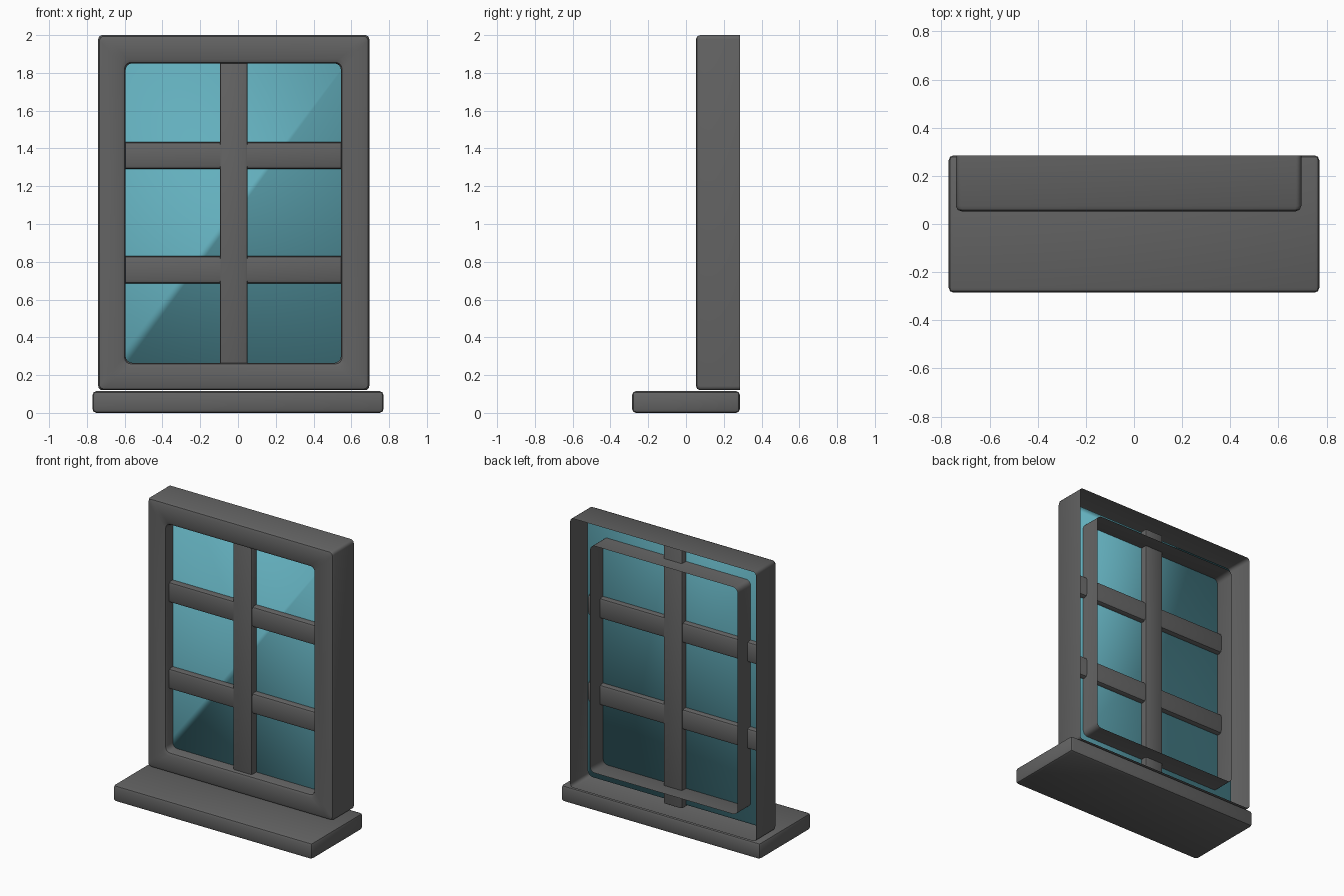
import bpy, bmesh, math

cube = bpy.data.objects.get("Cube")
if cube:
    bpy.data.objects.remove(cube)


def material(name, rgb):
    m = bpy.data.materials.new(name)
    m.use_nodes = True
    m.diffuse_color = (*rgb, 1)
    m.node_tree.nodes["Principled BSDF"].inputs["Base Color"].default_value = (*rgb, 1)
    return m


GRAY = material("dark gray", (0.125, 0.125, 0.125))
BLUE = material("glass blue", (0.125, 0.43, 0.51))


def finish(name, bm, mat):
    mesh = bpy.data.meshes.new(name)
    bm.to_mesh(mesh)
    bm.free()
    mesh.materials.append(mat)
    obj = bpy.data.objects.new(name, mesh)
    bpy.context.collection.objects.link(obj)
    bpy.ops.object.select_all(action="DESELECT")
    obj.select_set(True)
    bpy.context.view_layer.objects.active = obj
    bpy.ops.object.shade_smooth_by_angle(angle=math.radians(40))
    return obj


def box(name, lo, hi, bevel, segments=2):
    bm = bmesh.new()
    bmesh.ops.create_cube(bm, size=1)
    for v in bm.verts:
        v.co = [(a + b) / 2 + c * (b - a) for a, b, c in zip(lo, hi, v.co)]
    bmesh.ops.bevel(bm, geom=bm.edges[:], offset=bevel, segments=segments,
                    profile=0.5, affect="EDGES")
    return finish(name, bm, GRAY)


def ring(bm, rect, inset, radius, y, steps=4):
    """Rounded rectangle of vertices, counterclockwise seen from the front."""
    x0, x1, z0, z1 = rect
    d = inset + radius
    centers = [(x1 - d, z0 + d), (x1 - d, z1 - d), (x0 + d, z1 - d), (x0 + d, z0 + d)]
    verts = []
    for k, (cx, cz) in enumerate(centers):
        for i in range(steps + 1):
            a = math.pi / 2 * (k - 1 + i / steps)
            verts.append(bm.verts.new((cx + radius * math.cos(a), y,
                                       cz + radius * math.sin(a))))
    return verts


OUTER = (-0.74, 0.695, 0.12, 2.0)
INNER = (-0.595, 0.545, 0.265, 1.85)

# Frame: folded shell, open at the back, rounded along its front edges
bm = bmesh.new()
rings = [ring(bm, OUTER, i, 0.022, y) for i, y in
         ((0, 0.285), (0, 0.075), (0.007, 0.059), (0.025, 0.052))]
rings += [ring(bm, INNER, i, 0.035, y) for i, y in
          ((-0.022, 0.052), (-0.006, 0.06), (0, 0.075), (0, 0.28))]
for a, b in zip(rings, rings[1:]):
    for i in range(len(a)):
        j = (i + 1) % len(a)
        bm.faces.new((a[i], a[j], b[j], b[i]))
finish("window_frame", bm, GRAY)

# Glass pane: one thin sheet reaching behind the frame
bm = bmesh.new()
bm.faces.new(ring(bm, OUTER, 0.03, 0.04, 0.13))
glass = finish("glass_pane", bm, BLUE)
thick = glass.modifiers.new("thickness", "SOLIDIFY")
thick.thickness = 0.006

# Glazing bars
box("vertical_bar", (-0.095, 0.08, 0.135), (0.05, 0.18, 1.98), 0.012)
for name, z in (("lower_bar", 0.685), ("upper_bar", 1.29)):
    box(name, (-0.69, 0.087, z), (0.645, 0.173, z + 0.145), 0.02)

# Sill
box("window_sill", (-0.77, -0.285, 0), (0.77, 0.285, 0.115), 0.02)
